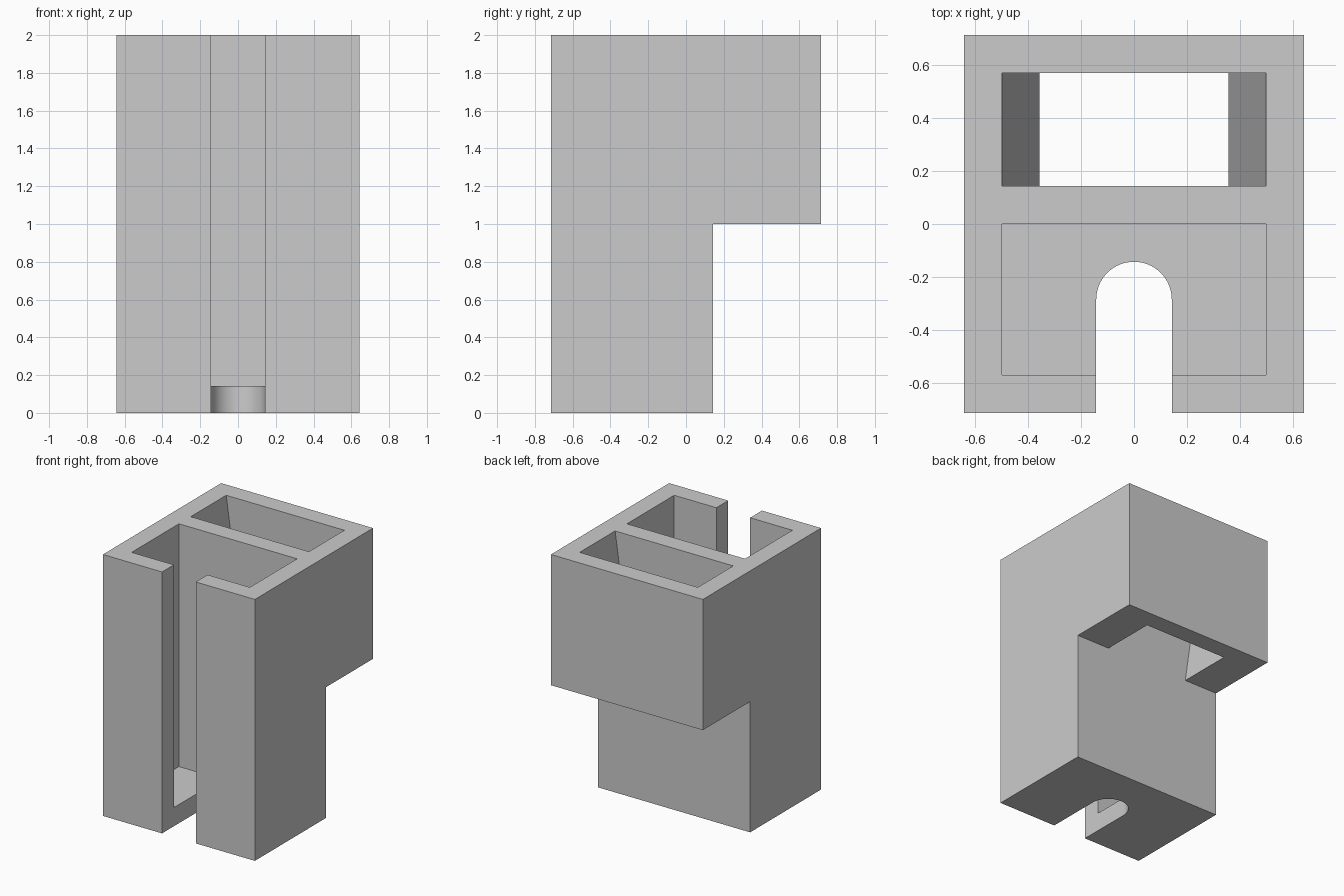
import bpy, bmesh, math
from mathutils import Vector

cube = bpy.data.objects.get("Cube")
if cube:
    bpy.data.objects.remove(cube, do_unlink=True)

U = 1 / 7            # wall thickness, the module of the whole part
HX, HY, H, STEP = 4.5 * U, 5 * U, 2.0, 1.0

grey = bpy.data.materials.new("plain grey")
grey.use_nodes = True
colour = (0.6, 0.6, 0.6, 1)
grey.diffuse_color = colour
grey.node_tree.nodes["Principled BSDF"].inputs["Base Color"].default_value = colour


def prism(name, profile, direction):
    """Extrude a closed planar profile along a direction."""
    bm = bmesh.new()
    face = bm.faces.new([bm.verts.new(p) for p in profile])
    ext = bmesh.ops.extrude_face_region(bm, geom=[face])
    moved = [v for v in ext["geom"] if isinstance(v, bmesh.types.BMVert)]
    bmesh.ops.translate(bm, verts=moved, vec=Vector(direction))
    bmesh.ops.recalc_face_normals(bm, faces=bm.faces)
    mesh = bpy.data.meshes.new(name)
    bm.to_mesh(mesh)
    bm.free()
    mesh.materials.append(grey)
    obj = bpy.data.objects.new(name, mesh)
    bpy.context.collection.objects.link(obj)
    return obj


# Stepped body: side outline extruded across the width
outline = [(-HY, 0), (U, 0), (U, STEP), (HY, STEP), (HY, H), (-HY, H)]
body = prism("holder_body", [(-HX, y, z) for y, z in outline], (2 * HX, 0, 0))

# Front pocket, open at the top and closed by a floor
x = 3.5 * U
pocket = prism("front_pocket_cutter",
               [(-x, -4 * U, U), (x, -4 * U, U), (x, 0, U), (-x, 0, U)], (0, 0, H))

# Rear pocket, tapering in width down to the underside
over = 0.1
top, bottom = x + U * over, 2.5 * U - U * over
taper = [(-bottom, STEP - over), (bottom, STEP - over), (top, H + over), (-top, H + over)]
rear = prism("rear_pocket_cutter", [(a, U, z) for a, z in taper], (0, 3 * U, 0))

# Round-ended slot through the front wall and floor
arc = [(U * math.cos(t), -2 * U + U * math.sin(t))
       for t in (math.pi * i / 32 for i in range(33))]
slot_outline = [(-U, -HY - over), (U, -HY - over)] + arc
slot = prism("slot_cutter", [(a, b, -over) for a, b in slot_outline], (0, 0, H + 2 * over))

# Cut the openings and bake the result
cutters = [pocket, rear, slot]
for cutter in cutters:
    cutter.hide_render = True
    mod = body.modifiers.new(cutter.name, "BOOLEAN")
    mod.operation, mod.solver, mod.object = "DIFFERENCE", "EXACT", cutter
graph = bpy.context.evaluated_depsgraph_get()
result = bpy.data.meshes.new_from_object(body.evaluated_get(graph))
body.modifiers.clear()
body.data = result
for cutter in cutters:
    bpy.data.objects.remove(cutter, do_unlink=True)

# Smooth the slot curve, keep the corners crisp
bpy.ops.object.select_all(action="DESELECT")
body.select_set(True)
bpy.context.view_layer.objects.active = body
bpy.ops.object.shade_smooth_by_angle(angle=math.radians(30))
